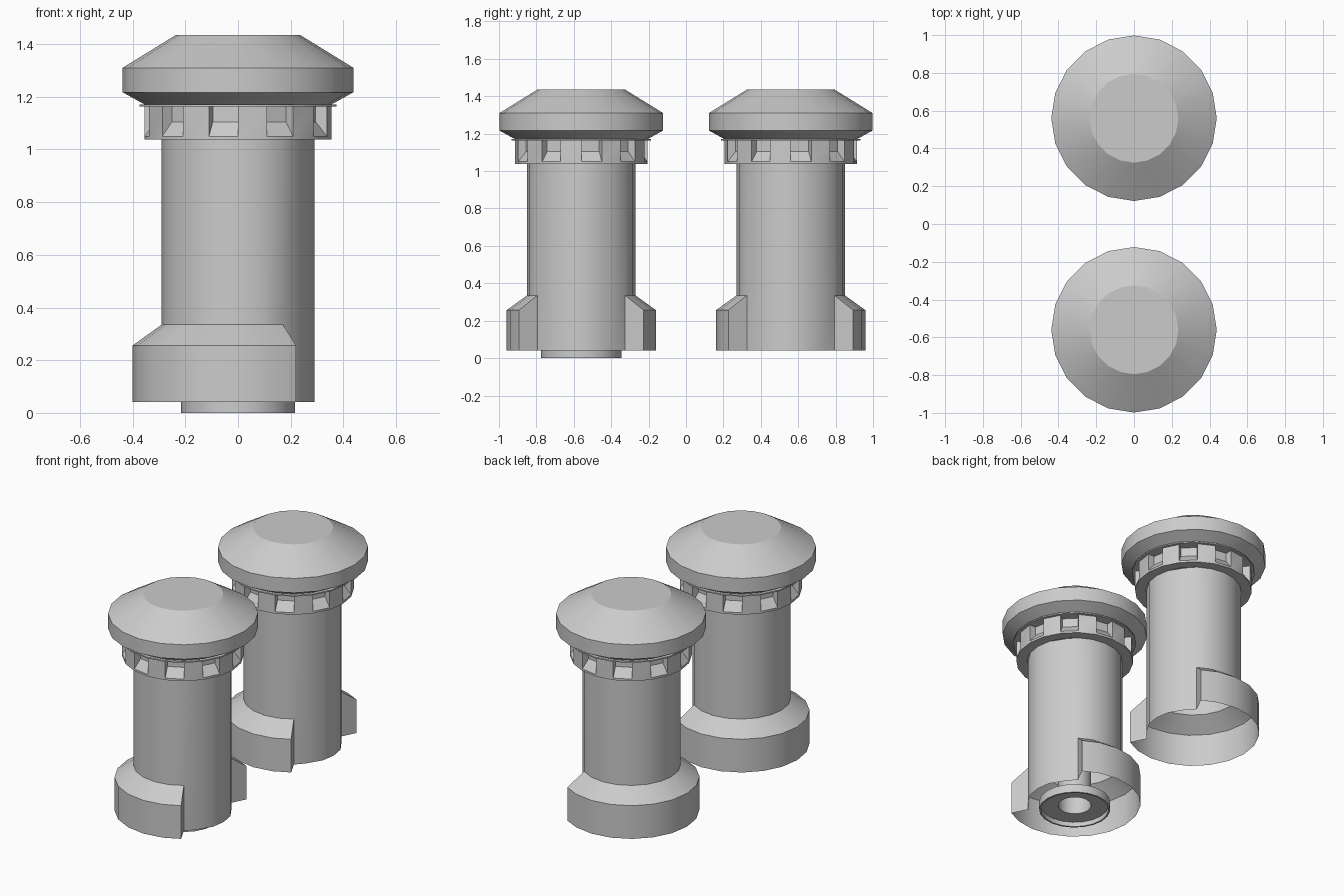
import bpy, bmesh
from math import radians, cos, sin

SIDES = 20
STEP = 360 / SIDES
SPACING = 0.56

if "Cube" in bpy.data.objects:
    bpy.data.objects.remove(bpy.data.objects["Cube"], do_unlink=True)

# Single plain grey material
grey = bpy.data.materials.new("plain_grey")
grey.use_nodes = True
colour = (0.6, 0.6, 0.6, 1)
grey.diffuse_color = colour
grey.node_tree.nodes["Principled BSDF"].inputs["Base Color"].default_value = colour


def point(bm, angle, r, z):
    a = radians(angle)
    return bm.verts.new((r * cos(a), r * sin(a), z))


def strip(bm, a0, a1, profile):
    """One sector of a lathe, swept between two angles."""
    for (r0, z0), (r1, z1) in zip(profile, profile[1:]):
        bm.faces.new([point(bm, a0, r0, z0), point(bm, a1, r0, z0),
                      point(bm, a1, r1, z1), point(bm, a0, r1, z1)])


def wall(bm, angle, outline):
    """Flat radial wall closing a step between sectors."""
    bm.faces.new([point(bm, angle, r, z) for r, z in outline])


def finish(bm, name):
    bmesh.ops.remove_doubles(bm, verts=bm.verts, dist=0.0005)
    bmesh.ops.recalc_face_normals(bm, faces=bm.faces)
    mesh = bpy.data.meshes.new(name)
    bm.to_mesh(mesh)
    bm.free()
    mesh.materials.append(grey)
    mesh.shade_smooth()
    mesh.set_sharp_from_angle(angle=radians(30))
    return mesh


def lathe(name, profile):
    bm = bmesh.new()
    for i in range(SIDES):
        strip(bm, i * STEP, (i + 1) * STEP, profile)
    return finish(bm, name)


def place(mesh, name, y):
    ob = bpy.data.objects.new(name, mesh)
    ob.location.y = y
    bpy.context.collection.objects.link(ob)


# Hollow column, widening into a skirt except for an opening on +x
def make_column():
    R, SKIRT = 0.29, 0.4
    BASE, SHOULDER, NECK, TOP = 0.042, 0.256, 0.335, 1.037
    opening = 3
    bm = bmesh.new()
    for i in range(SIDES):
        a0, a1 = i * STEP, (i + 1) * STEP
        strip(bm, a0, a1, [(R, NECK), (R, TOP)])
        if opening <= i < SIDES - opening:
            strip(bm, a0, a1, [(SKIRT, BASE), (SKIRT, SHOULDER), (R, NECK)])
        else:
            strip(bm, a0, a1, [(R, BASE), (R, NECK)])
    for end in (opening, SIDES - opening):
        wall(bm, end * STEP, [(R, BASE), (SKIRT, BASE), (SKIRT, SHOULDER), (R, NECK)])
    # The skirt ends lean slightly away from the opening
    bmesh.ops.remove_doubles(bm, verts=bm.verts, dist=0.0005)
    edge_x = SKIRT * cos(radians(opening * STEP))
    for v in bm.verts:
        if abs(v.co.x - edge_x) < 0.002:
            v.co.x -= 0.015
            v.co.y += 0.01 if v.co.y > 0 else -0.01
    return finish(bm, "column")


# Collar with a sloped-floor notch in every second side
def make_collar():
    R, BACK = 0.355, 0.31
    LOW, SILL, REAR, TOP = 1.037, 1.05, 1.105, 1.163
    bm = bmesh.new()
    for i in range(SIDES):
        a0, a1 = i * STEP, (i + 1) * STEP
        base = [(0.29, LOW), (R, LOW), (R, SILL)]
        if i % 2 == 0:
            strip(bm, a0, a1, base + [(BACK, REAR), (BACK, TOP)])
        else:
            strip(bm, a0, a1, base + [(R, TOP)])
        wall(bm, a0, [(R, SILL), (R, TOP), (BACK, TOP), (BACK, REAR)])
    return finish(bm, "notched_collar")


column = make_column()
collar = make_collar()

# Thin flange under a wide bevelled cap
cap = lathe("cap", [(0, 1.163), (0.373, 1.163), (0.373, 1.171), (0.355, 1.171),
                    (0.438, 1.217), (0.438, 1.31), (0.235, 1.435), (0, 1.435)])

for side, y in (("front", -SPACING), ("back", SPACING)):
    place(column, side + "_column", y)
    place(collar, side + "_notched_collar", y)
    place(cap, side + "_cap", y)

# Recessed foot ring and hollow shaft inside the front column
foot = lathe("foot", [(0.216, 0.055), (0.216, 0), (0.205, 0), (0.205, 0.03),
                      (0.1, 0.03), (0.1, 1.0)])
place(foot, "front_foot_and_shaft", -SPACING)
lid = lathe("foot_lid", [(0.216, 0.055), (0.1, 0.055)])
place(lid, "front_foot_lid", -SPACING)
